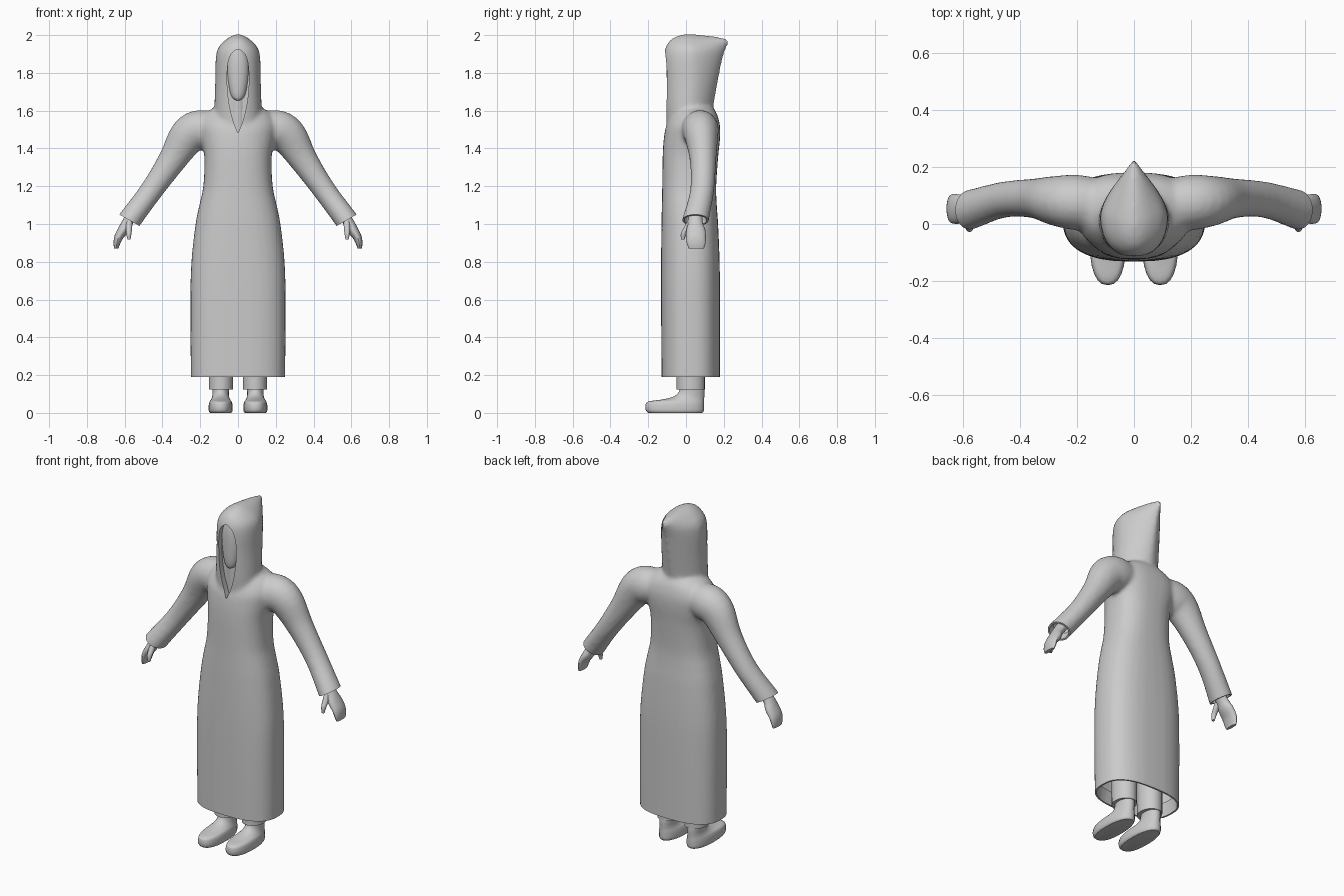
import bpy, bmesh, math
from mathutils import Vector

if "Cube" in bpy.data.objects:
    bpy.data.objects.remove(bpy.data.objects["Cube"])

grey = bpy.data.materials.new("plain grey")
grey.diffuse_color = (0.6, 0.6, 0.6, 1)
grey.use_nodes = True
grey.node_tree.nodes["Principled BSDF"].inputs["Base Color"].default_value = grey.diffuse_color


def resample(rows, k=4):
    """Smooth in-between rows through the given ones."""
    out = []
    for i in range(len(rows) - 1):
        p = [rows[max(0, min(len(rows) - 1, i + j))] for j in (-1, 0, 1, 2)]
        for s in range(k):
            t = s / k
            out.append([0.5 * (2 * b + (c - a) * t + (2 * a - 5 * b + 4 * c - d) * t * t
                               + (3 * b - a - 3 * c + d) * t ** 3) for a, b, c, d in zip(*p)])
    return out + [list(rows[-1])]


def loft(name, rings):
    bm = bmesh.new()
    vs = [[bm.verts.new(p) for p in r] for r in rings]
    n = len(rings[0])
    for a, b in zip(vs, vs[1:]):
        for i in range(n):
            bm.faces.new((a[i], a[(i + 1) % n], b[(i + 1) % n], b[i]))
    bm.faces.new(vs[0])
    bm.faces.new(vs[-1])
    bmesh.ops.recalc_face_normals(bm, faces=bm.faces)
    me = bpy.data.meshes.new(name)
    bm.to_mesh(me)
    bm.free()
    ob = bpy.data.objects.new(name, me)
    bpy.context.collection.objects.link(ob)
    me.materials.append(grey)
    return ob


def spow(v, e):
    return math.copysign(abs(v) ** e, v)


def upright(name, rows, n=32, cx=0.0):
    """Rows: z, half width, front y, back y, front and back roundness."""
    rings = []
    for z, w, yf, yb, ef, eb in resample(rows):
        yc, ring = (yf + min(yb, -yf * 1.5)) / 2 if eb < 1.9 else (yf + yb) / 2, []
        for i in range(n):
            a = 2 * math.pi * i / n
            c, s = math.cos(a), math.sin(a)
            e = 2 / (eb if s > 0 else ef)
            ring.append((cx + w * spow(c, e), yc + spow(s, e) * ((yb - yc) if s > 0 else (yc - yf)), z))
        rings.append(ring)
    return loft(name, rings)


def limb(name, rows, side, n=20):
    """Rows: x, y, z, radius across, radius in y."""
    rows = resample(rows)
    rings = []
    for i, (x, y, z, a, b) in enumerate(rows):
        p, q = rows[max(i - 1, 0)], rows[min(i + 1, len(rows) - 1)]
        d = Vector((q[0] - p[0], 0, q[2] - p[2])).normalized()
        rings.append([(side * (x + d.z * a * math.cos(t)), y + b * math.sin(t), z - d.x * a * math.cos(t))
                      for t in (2 * math.pi * j / n for j in range(n))])
    return loft(name, rings)


def activate(ob):
    bpy.ops.object.select_all(action='DESELECT')
    ob.select_set(True)
    bpy.context.view_layer.objects.active = ob


def apply_mod(ob, kind, **settings):
    m = ob.modifiers.new(kind, kind)
    for k, v in settings.items():
        setattr(m, k, v)
    activate(ob)
    bpy.ops.object.modifier_apply(modifier=m.name)


# Robe body, hood and sleeves, fused into one cloth surface
robe = upright("robe", [
    (.10, .245, -.13, .18, 2.6, 2.6), (.20, .25, -.13, .18, 2.6, 2.6), (.6, .252, -.132, .18, 2.6, 2.6),
    (.8, .247, -.132, .178, 2.5, 2.6), (1.0, .225, -.13, .17, 2.4, 2.6), (1.1, .205, -.128, .163, 2.4, 2.6),
    (1.2, .184, -.126, .16, 2.4, 2.6), (1.35, .178, -.124, .17, 2.4, 2.6), (1.45, .195, -.118, .18, 2.2, 2.7),
    (1.52, .205, -.105, .18, 2.1, 2.7), (1.58, .18, -.075, .165, 2, 2.4), (1.62, .12, -.05, .14, 2, 2)])
hood = upright("hood", [
    (1.45, .125, -.10, .12, 2.2, 1.8), (1.62, .125, -.110, .145, 2.2, 1.7), (1.75, .121, -.114, .168, 2.2, 1.6),
    (1.88, .118, -.117, .195, 2.2, 1.45), (1.935, .104, -.108, .215, 2.1, 1.35),
    (1.975, .066, -.082, .228, 2, 1.25), (1.995, .035, -.045, .14, 2, 1.3), (2.004, .01, -.01, .04, 2, 1.5)])
sleeves = [limb("sleeve", [
    (.08, .07, 1.50, .08, .08), (.19, .075, 1.50, .105, .098), (.265, .08, 1.465, .1, .09),
    (.35, .09, 1.335, .075, .07), (.46, .085, 1.175, .061, .064), (.575, .05, 1.02, .062, .071),
    (.615, .04, .96, .062, .071)], s) for s in (-1, 1)]
activate(robe)
for ob in [hood] + sleeves:
    ob.select_set(True)
bpy.ops.object.join()
apply_mod(robe, 'REMESH', mode='VOXEL', voxel_size=.011)
apply_mod(robe, 'SMOOTH', factor=.5, iterations=8)

# Pointed face opening, cut into the front of the hood
outline = [(1.485, .002), (1.53, .02), (1.60, .04), (1.68, .053), (1.77, .058), (1.85, .053), (1.90, .036), (1.925, .006)]
outline = resample(outline, 3)
edge = [(w, z) for z, w in outline] + [(-w, z) for z, w in reversed(outline)]
cutter = loft("opening_cutter", [[(x, y, z) for x, z in edge] for y in (-.3, -.07)])
apply_mod(robe, 'BOOLEAN', operation='DIFFERENCE', object=cutter, solver='EXACT')
bpy.data.objects.remove(cutter)

# Open hem and cuffs with a turned-in edge
bm = bmesh.new()
bm.from_mesh(robe.data)


def open_end(co, no, inside, turn):
    co, no = Vector(co), Vector(no).normalized()
    faces = [f for f in bm.faces if inside(f.calc_center_median())]
    geom = set(faces)
    for f in faces:
        geom.update(f.verts)
        geom.update(f.edges)
    bmesh.ops.bisect_plane(bm, geom=list(geom), plane_co=co, plane_no=no, clear_outer=True)
    rim = [e for e in bm.edges if e.is_boundary and all(abs((v.co - co).dot(no)) < 1e-3 for v in e.verts)]
    for shrink, back in ((.02, 0), (.02, turn)):
        new = bmesh.ops.extrude_edge_only(bm, edges=rim)['geom']
        for v in (g for g in new if isinstance(g, bmesh.types.BMVert)):
            v.co += (co - v.co).normalized() * shrink * .5 - no * back
        rim = [g for g in new if isinstance(g, bmesh.types.BMEdge) and g.is_boundary]


open_end((0, .025, .19), (0, 0, -1), lambda c: c.z < .4, .08)
for s in (-1, 1):
    open_end((s * .575, .05, 1.02), (s * .5, 0, -.87), lambda c: c.x * s > .4 and c.z > .85, .04)
bmesh.ops.recalc_face_normals(bm, faces=bm.faces)
bm.to_mesh(robe.data)
bm.free()

# Face and neck inside the hood
face = upright("face", [
    (1.655, .012, -.085, -.04, 2, 2), (1.67, .032, -.094, -.03, 2, 2), (1.71, .046, -.1, -.02, 2, 2),
    (1.79, .056, -.102, -.02, 2, 2), (1.87, .054, -.1, -.02, 2, 2), (1.93, .035, -.09, -.03, 2, 2)])
neck = upright("neck", [(1.48, .05, -.075, .03, 2, 2), (1.68, .045, -.078, .03, 2, 2)])

for s, tag in ((-1, "right"), (1, "left")):
    # Mitten hands with a separate thumb
    limb(tag + "_hand", [(.545, .05, 1.07, .03, .04), (.585, .05, 1.01, .028, .038), (.607, .052, .97, .028, .05),
                         (.632, .053, .93, .023, .052), (.642, .054, .895, .017, .049), (.645, .055, .87, .011, .04)], s)
    limb(tag + "_thumb", [(.575, .035, 1.03, .016, .02), (.577, .01, .985, .017, .019),
                          (.578, -.012, .95, .014, .015), (.577, -.017, .917, .008, .009)], s, 12)
    # Trouser legs and shoes
    upright(tag + "_trouser", [(.125, .064, -.05, .1, 2, 2), (.3, .066, -.05, .1, 2, 2), (.6, .07, -.05, .1, 2, 2)], 24, s * .09)
    upright(tag + "_shoe", [
        (.0, .056, -.2, .088, 2.4, 2.2), (.012, .063, -.212, .095, 2.4, 2.2), (.04, .063, -.214, .096, 2.4, 2.2),
        (.06, .058, -.2, .096, 2.3, 2.2), (.072, .05, -.12, .096, 2.1, 2.1), (.09, .044, -.06, .097, 2, 2),
        (.12, .044, -.035, .097, 2, 2), (.17, .05, -.035, .09, 2, 2)], 24, s * .092)

for ob in bpy.context.scene.objects:
    ob.data.materials.clear()
    ob.data.materials.append(grey)
    activate(ob)
    bpy.ops.object.shade_smooth_by_angle(angle=math.radians(40))
